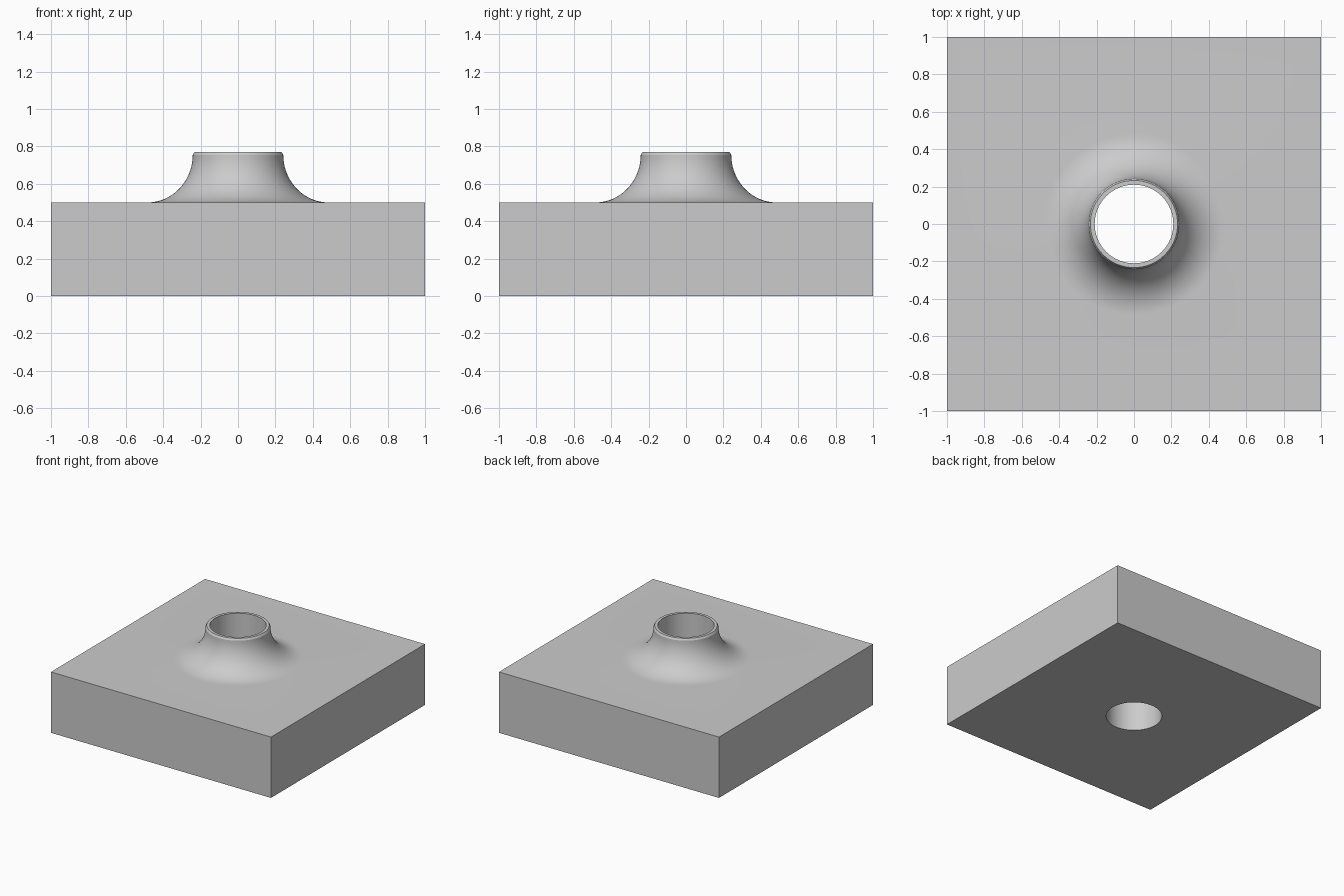
import bpy, bmesh, math

cube = bpy.data.objects.get("Cube")
if cube:
    bpy.data.objects.remove(cube, do_unlink=True)

SEGMENTS = 96          # multiple of 8, so the plate corners are hit exactly
FILLET_STEPS = 20
BORE, NECK, RIM, FOOT = 0.21, 0.242, 0.233, 0.485
PLATE_TOP, NECK_TOP, TOP = 0.5, 0.755, 0.77

grey = bpy.data.materials.new("light_grey")
grey.use_nodes = True
grey.diffuse_color = (0.6, 0.6, 0.6, 1)
grey.node_tree.nodes["Principled BSDF"].inputs["Base Color"].default_value = grey.diffuse_color

# Profile from the bore, over the chamfered rim, down the flared collar
profile = [(BORE, 0), (BORE, TOP), (RIM, TOP)]
for i in range(FILLET_STEPS + 1):
    a = math.pi / 2 * i / FILLET_STEPS
    profile.append((FOOT - (FOOT - NECK) * math.cos(a),
                    NECK_TOP - (NECK_TOP - PLATE_TOP) * math.sin(a)))


def circle_ring(bm, radius, z):
    angles = [math.tau * i / SEGMENTS for i in range(SEGMENTS)]
    return [bm.verts.new((radius * math.cos(a), radius * math.sin(a), z)) for a in angles]


def square_ring(bm, z):
    ring = circle_ring(bm, 1, z)
    for v in ring:
        reach = max(abs(v.co.x), abs(v.co.y))
        v.co.x /= reach
        v.co.y /= reach
    return ring


# Square plate and collar as one closed skin of rings
bm = bmesh.new()
rings = [circle_ring(bm, r, z) for r, z in profile]
rings += [square_ring(bm, PLATE_TOP), square_ring(bm, 0)]
for k, ring in enumerate(rings):
    after = rings[(k + 1) % len(rings)]
    for i in range(SEGMENTS):
        j = (i + 1) % SEGMENTS
        bm.faces.new((ring[i], ring[j], after[j], after[i]))
bmesh.ops.recalc_face_normals(bm, faces=bm.faces)

mesh = bpy.data.meshes.new("plate_with_collar")
bm.to_mesh(mesh)
bm.free()
mesh.materials.append(grey)
plate = bpy.data.objects.new("plate_with_collar", mesh)
bpy.context.collection.objects.link(plate)

# Smooth flare and bore, crisp rim and plate edges
bpy.ops.object.select_all(action='DESELECT')
plate.select_set(True)
bpy.context.view_layer.objects.active = plate
bpy.ops.object.shade_smooth_by_angle(angle=math.radians(25))
